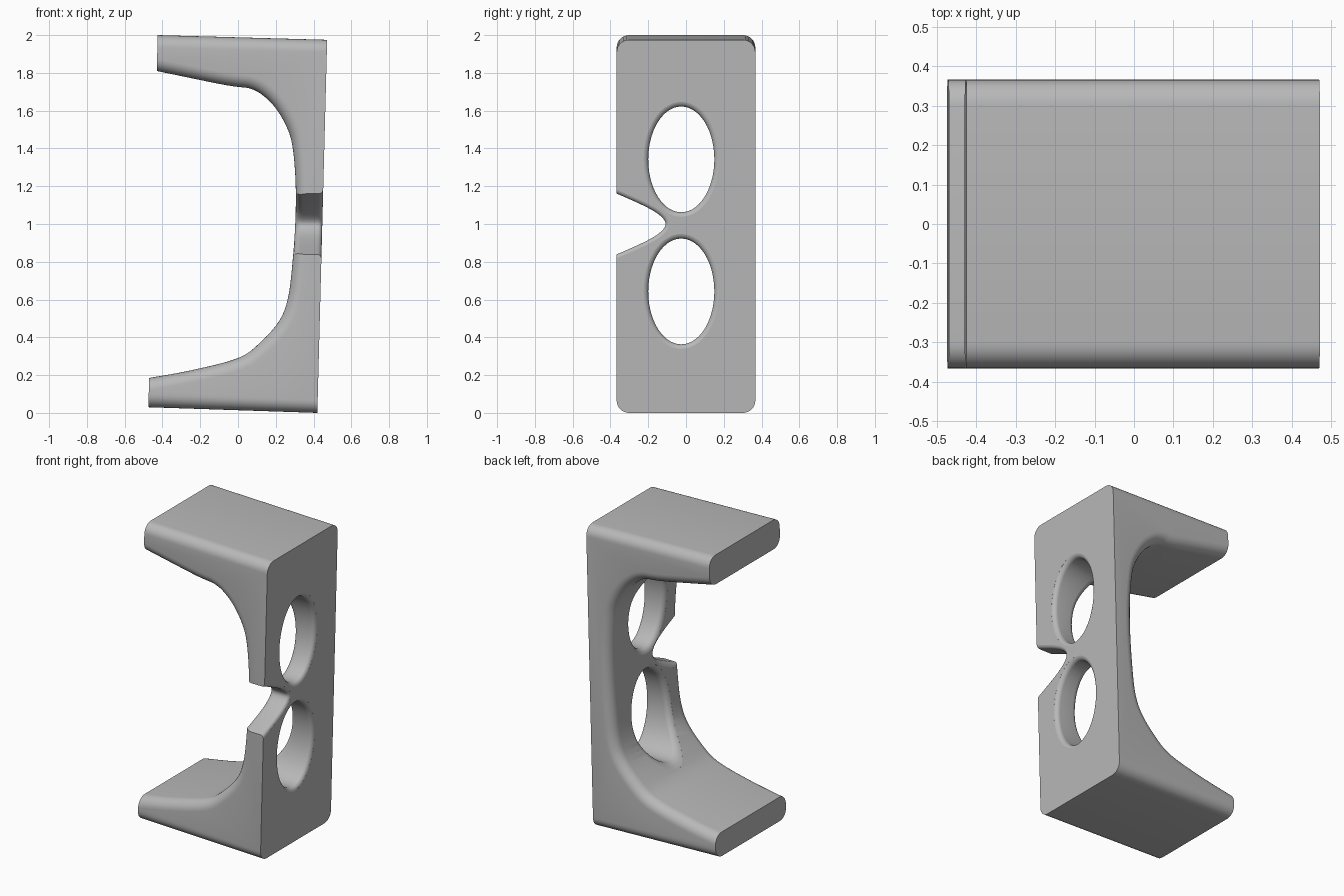
import bpy, bmesh, math
from mathutils import Vector

old = bpy.data.objects.get("Cube")
if old:
    bpy.data.objects.remove(old, do_unlink=True)

HALF = 0.367      # half depth along y
FILLET = 0.065    # rounding of the long edges

grey = bpy.data.materials.new("plain grey")
grey.use_nodes = True
grey.diffuse_color = (0.48, 0.48, 0.48, 1)
grey.node_tree.nodes["Principled BSDF"].inputs["Base Color"].default_value = (0.48, 0.48, 0.48, 1)


def smooth_path(points, steps):
    """Catmull-Rom curve through 2D points."""
    p = [Vector(q) for q in points]
    p = [2 * p[0] - p[1]] + p + [2 * p[-1] - p[-2]]
    out = []
    for i in range(1, len(p) - 2):
        a, b, c, d = p[i - 1:i + 3]
        for s in range(steps):
            t = s / steps
            out.append(b + 0.5 * t * (c - a + t * (2 * a - 5 * b + 4 * c - d + t * (3 * (b - c) + d - a))))
    return out + [p[-2]]


def make_object(name, bm):
    bmesh.ops.recalc_face_normals(bm, faces=bm.faces)
    mesh = bpy.data.meshes.new(name)
    bm.to_mesh(mesh)
    bm.free()
    mesh.materials.append(grey)
    obj = bpy.data.objects.new(name, mesh)
    bpy.context.collection.objects.link(obj)
    return obj


# Side profile (x, z): curved inside, straight outside
inner = smooth_path([(-0.47, 0.185), (-0.25, 0.225), (0, 0.29), (0.12, 0.375), (0.22, 0.49),
                     (0.265, 0.61), (0.287, 0.78), (0.303, 1.0), (0.305, 1.22), (0.287, 1.42),
                     (0.25, 1.53), (0.19, 1.625), (0.12, 1.69), (0.06, 1.718), (0, 1.726),
                     (-0.1, 1.742), (-0.43, 1.81)], 4)
outer = [Vector(q) for q in [(-0.425, 2.0), (0.472, 1.975), (0.42, 0), (-0.475, 0.03)]]
profile = inner + outer


def inner_x(z):
    for a, b in zip(inner, inner[1:]):
        if a.y <= z <= b.y:
            return a.x + (b.x - a.x) * (z - a.y) / (b.y - a.y)
    return 0


def outer_x(z):
    return outer[2].x + (outer[1].x - outer[2].x) * z / outer[1].y


# Bracket body: extruded profile with rounded long edges
bm = bmesh.new()
front = [bm.verts.new((p.x, -HALF, p.y)) for p in profile]
back = [bm.verts.new((p.x, HALF, p.y)) for p in profile]
bm.faces.new(front)
bm.faces.new(back)
n, k = len(profile), len(inner)
for i in range(n):
    j = (i + 1) % n
    bm.faces.new((front[i], front[j], back[j], back[i]))
rounded = list(range(k - 1)) + [k, k + 2]    # inside curve, top and bottom
edges = [bm.edges.get((side[i], side[(i + 1) % n])) for side in (front, back) for i in rounded]
bmesh.ops.recalc_face_normals(bm, faces=bm.faces)
bmesh.ops.bevel(bm, geom=edges, offset=FILLET, offset_type='OFFSET', segments=7,
                profile=0.5, affect='EDGES', clamp_overlap=False)
body = make_object("bracket_body", bm)


def flared_cutter(name, loop, out_r, in_r):
    """Cutter through the wall along x, widening at both faces; loop is (y, z), counterclockwise."""
    count = len(loop)
    normals = []
    for i in range(count):
        t = (loop[(i + 1) % count] - loop[i - 1]).normalized()
        normals.append(Vector((t.y, -t.x)))
    arc = [math.radians(a) for a in (8, 25, 42, 60, 78, 90)]
    # each ring: which face it follows, depth below it, widening
    rings = [("out", None, out_r * (1 - math.sin(arc[0])))]
    rings += [("out", out_r * (1 - math.cos(a)), out_r * (1 - math.sin(a))) for a in arc]
    rings += [("in", in_r * (1 - math.cos(a)), in_r * (1 - math.sin(a))) for a in reversed(arc)]
    rings += [("in", None, in_r * (1 - math.sin(arc[0])))]
    bm = bmesh.new()
    made = []
    for face, depth, grow in rings:
        ring = []
        for p, nrm in zip(loop, normals):
            q = p + nrm * grow
            if depth is None:
                x = 0.7 if face == "out" else -0.4
            else:
                x = outer_x(q.y) - depth if face == "out" else inner_x(q.y) + depth
            ring.append(bm.verts.new((x, q.x, q.y)))
        made.append(ring)
    for a, b in zip(made, made[1:]):
        for i in range(count):
            j = (i + 1) % count
            bm.faces.new((a[i], a[j], b[j], b[i]))
    bm.faces.new(made[0])
    bm.faces.new(made[-1])
    obj = make_object(name, bm)
    obj.hide_render = True
    return obj


# Two oval openings and the notch in the front edge
cutters = []
for label, z in (("lower", 0.643), ("upper", 1.342)):
    oval = [Vector((-0.025 + 0.175 * math.cos(a), z + 0.28 * math.sin(a)))
            for a in (math.tau * i / 56 for i in range(56))]
    cutters.append(flared_cutter(label + "_oval_cutter", oval, 0.028, 0.036))
notch = smooth_path([(-0.5, 0.785), (-0.365, 0.84), (-0.22, 0.905), (-0.14, 0.953), (-0.108, 1.0),
                     (-0.14, 1.047), (-0.22, 1.095), (-0.365, 1.16), (-0.5, 1.215)], 5)
cutters.append(flared_cutter("notch_cutter", notch, 0.022, 0.036))

bpy.context.view_layer.objects.active = body
for cutter in cutters:
    mod = body.modifiers.new(cutter.name, 'BOOLEAN')
    mod.operation = 'DIFFERENCE'
    mod.solver = 'EXACT'
    mod.object = cutter
    bpy.ops.object.modifier_apply(modifier=mod.name)
    bpy.data.objects.remove(cutter, do_unlink=True)

# Smooth curves, sharp outer edges
for o in bpy.context.selected_objects:
    o.select_set(False)
body.select_set(True)
bpy.ops.object.shade_smooth_by_angle(angle=math.radians(32))
